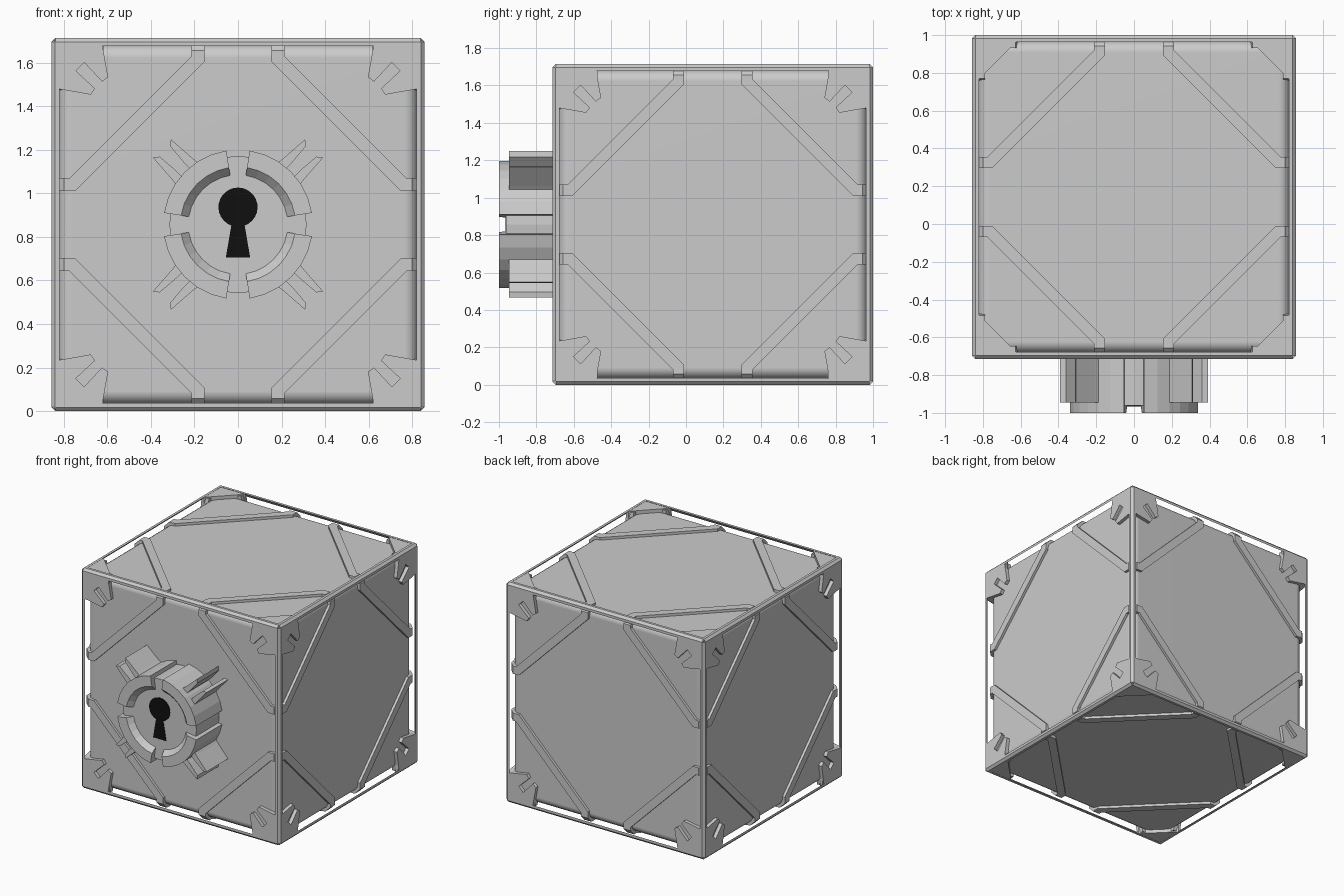
import bpy, bmesh
from math import sin, cos, pi, radians, sqrt
from itertools import product

if "Cube" in bpy.data.objects:
    bpy.data.objects.remove(bpy.data.objects["Cube"])

CEN = (0, 0.143, 0.857)     # centre of the cube
H = 0.857                   # half size of the cube


def finish(name, bm, color=None):
    bmesh.ops.recalc_face_normals(bm, faces=bm.faces)
    me = bpy.data.meshes.new(name)
    bm.to_mesh(me)
    bm.free()
    ob = bpy.data.objects.new(name, me)
    ob.location = CEN
    bpy.context.collection.objects.link(ob)
    if color:
        mat = bpy.data.materials.new(name)
        mat.diffuse_color = color
        mat.use_nodes = True
        mat.node_tree.nodes["Principled BSDF"].inputs["Base Color"].default_value = mat.diffuse_color
        me.materials.append(mat)
    return ob


def loft(bm, sections, closed_path=False):
    """Skin a list of equal closed cross-sections."""
    rings = [[bm.verts.new(p) for p in s] for s in sections]
    n = len(rings[0])
    pairs = list(zip(rings, rings[1:]))
    if closed_path:
        pairs.append((rings[-1], rings[0]))
    else:
        bm.faces.new(rings[0])
        bm.faces.new(rings[-1])
    for a, b in pairs:
        for i in range(n):
            j = (i + 1) % n
            bm.faces.new((a[i], a[j], b[j], b[i]))


def on_axes(k, n, u, v, sign=(1, 1, 1)):
    """Point with n along axis k and u, v along the following axes."""
    p = [0, 0, 0]
    p[k], p[(k + 1) % 3], p[(k + 2) % 3] = n, u, v
    return [a * s for a, s in zip(p, sign)]


def front_prism(bm, outline, y0, y1):
    loft(bm, [[(x, y, z) for x, z in outline] for y in (y0, y1)])


OCTANTS = list(product((-1, 1), repeat=3))

# Rounded body
bm = bmesh.new()
bmesh.ops.create_cube(bm, size=0.825 * 2)
bmesh.ops.bevel(bm, geom=bm.edges[:], offset=0.06, segments=4, profile=0.5, affect='EDGES')
for f in bm.faces:
    f.smooth = True
body = finish("body", bm)
body.modifiers.new("even_shading", 'WEIGHTED_NORMAL')

# Thin chamfered bars along the twelve edges
bm = bmesh.new()
section = [(H, 0.84), (0.84, H), (0.82, H), (H, 0.82)]
for k in range(3):
    for su, sv in product((-1, 1), repeat=2):
        loft(bm, [[on_axes(k, n, u * su, v * sv) for u, v in section] for n in (-0.838, 0.838)])
finish("edge_bars", bm)

# Raised bands looping round every corner
bm = bmesh.new()
T, E = 0.845, 0.80
stations = [  # (inner u, v), (outer u, v), pull-in of the base
    ((E, 0.153), (E, 0.213), 0.03),
    ((0.75, 0.153), (0.775, 0.213), 0),
    ((0.153, 0.75), (0.213, 0.775), 0),
    ((0.153, E), (0.213, E), 0.03)]
for s in OCTANTS:
    path = []
    for k in (0, 2, 1):
        for i, (a, b, d) in enumerate(stations):
            du, dv = (d, 0) if i < 2 else (0, d)
            path.append([on_axes(k, T, *a, s), on_axes(k, T, *b, s),
                         on_axes(k, T - 0.035, b[0] - du, b[1] - dv, s),
                         on_axes(k, T - 0.035, a[0] - du, a[1] - dv, s)])
    loft(bm, path, True)
finish("corner_bands", bm)

# Corner guards: notched plates on the sides, triangles above and below
bm = bmesh.new()
half = [(0.012, 0.012), (0.23, 0.012), (0.26, 0.18), (0.232, 0.2), (0.15, 0.112)]
notched = half + [(b, a) for a, b in half[:0:-1]]
triangle = [(0.012, 0.012), (0.24, 0.012), (0.24, 0.03), (0.03, 0.24), (0.012, 0.24)]
for s in OCTANTS:
    for k in range(3):
        shape = triangle if k == 2 else notched
        loft(bm, [[on_axes(k, n, H - a, H - b, s) for a, b in shape] for n in (0.79, 0.852)])
finish("corner_guards", bm)

# Lock drum
FRONT = -1.143
bm = bmesh.new()
front_prism(bm, [(0.315 * cos(i * pi / 16), 0.315 * sin(i * pi / 16)) for i in range(32)],
            FRONT + 0.038, -0.8)
finish("lock_drum", bm)

# Four ring segments with a sloped inner wall
bm = bmesh.new()
profile = [(0.344, -0.8), (0.344, FRONT), (0.265, FRONT), (0.225, FRONT + 0.042), (0.225, -0.8)]
for q in range(4):
    angs = [radians(q * 90 + 9 + 72 * i / 6) for i in range(7)]
    loft(bm, [[(r * cos(a), y, r * sin(a)) for r, y in profile] for a in angs])
finish("lock_ring", bm)

# Pairs of prongs on the diagonals
bm = bmesh.new()
prong = [(0.30, 0.075), (0.36, 0.068), (0.495, 0.059), (0.475, 0.034), (0.38, 0.026), (0.30, 0.026)]
for sx, sz, m in product((-1, 1), repeat=3):
    front_prism(bm, [(sx * (t + m * w) / sqrt(2), sz * (t - m * w) / sqrt(2)) for t, w in prong],
                -1.088, -0.8)
finish("lock_prongs", bm)

# Black keyhole
bm = bmesh.new()
a0 = radians(-70)
hole = [(0.09 * cos(a0 + radians(320) * i / 24), 0.08 + 0.09 * sin(a0 + radians(320) * i / 24))
        for i in range(25)]
hole += [(-0.056, -0.152), (0.056, -0.152)]
front_prism(bm, hole, FRONT + 0.034, FRONT + 0.06)
finish("keyhole", bm, (0.005, 0.005, 0.005, 1))
